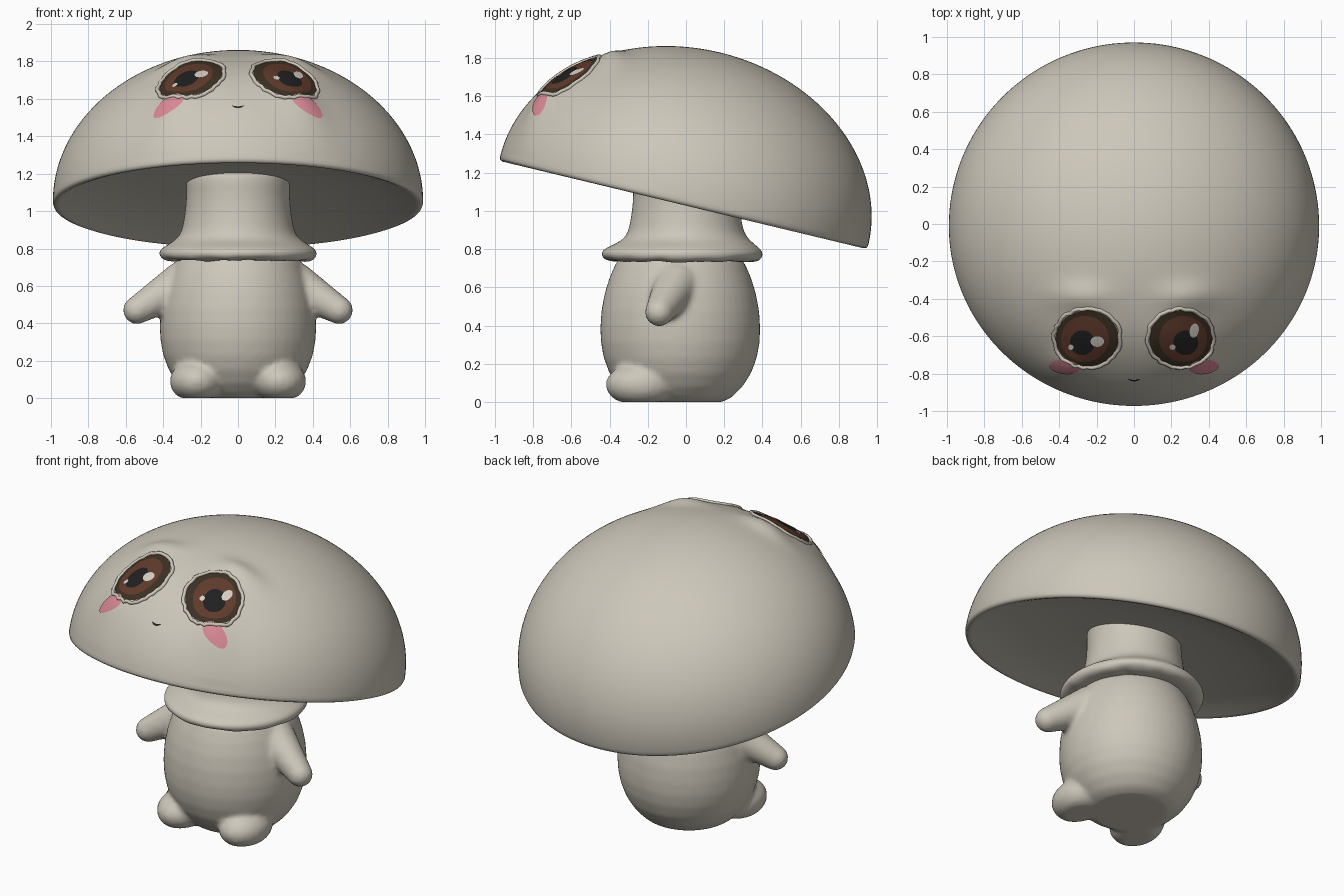
import bpy, bmesh, random
from math import sin, cos, pi, sqrt, exp, radians
from mathutils import Matrix, Vector

random.seed(4)
default = bpy.data.objects.get("Cube")
if default:
    bpy.data.objects.remove(default)


def material(name, rgb):
    mat = bpy.data.materials.new(name)
    mat.use_nodes = True
    colour = (*rgb, 1)
    mat.diffuse_color = colour
    mat.node_tree.nodes["Principled BSDF"].inputs["Base Color"].default_value = colour
    return mat


CREAM = material("cream", (.61, .57, .49))
BLUSH = material("blush pink", (.68, .25, .30))
RIM = material("dark brown", (.045, .029, .017))
IRIS = material("iris brown", (.115, .043, .024))
BLACK = material("soft black", (.014, .014, .014))
SHINE = material("eye shine", (.66, .62, .56))


def add_object(name, bm, mat):
    bmesh.ops.recalc_face_normals(bm, faces=bm.faces)
    for face in bm.faces:
        face.smooth = True
    mesh = bpy.data.meshes.new(name)
    bm.to_mesh(mesh)
    bm.free()
    mesh.materials.append(mat)
    obj = bpy.data.objects.new(name, mesh)
    bpy.context.collection.objects.link(obj)
    return obj


def lathe(bm, profile, segments, place=Matrix()):
    """Spin (radius, height) points about the vertical axis, then place them."""
    rings = []
    for r, z in profile:
        if r == 0:
            rings.append([bm.verts.new(place @ Vector((0, 0, z)))] * segments)
        else:
            rings.append([bm.verts.new(place @ Vector((r * cos(2 * pi * i / segments),
                                                       r * sin(2 * pi * i / segments), z)))
                          for i in range(segments)])
    for a, b in zip(rings, rings[1:]):
        for i in range(segments):
            j = (i + 1) % segments
            corners = list(dict.fromkeys((a[i], a[j], b[j], b[i])))
            bm.faces.new(corners)


def capsule(r0, r1, length):
    """Profile of a round-ended, tapering rod."""
    arc = [pi / 2 * i / 8 for i in range(1, 9)]
    return ([(0, -r0)] + [(r0 * sin(a), -r0 * cos(a)) for a in arc]
            + [(r1 * sin(a), length + r1 * cos(a)) for a in reversed(arc)] + [(0, length + r1)])


# Tilted ellipsoid that carries the cap and the face
WIDE, HIGH = .99, .80
PLACE = Matrix.Translation((0, -.01, 1.05)) @ Matrix.Rotation(radians(-13.5), 4, 'X')
UNIT = (PLACE @ Matrix.Diagonal((WIDE, WIDE, HIGH, 1))).inverted()


def bulge(x, y):
    """Raised brows, eyeballs and cheeks, the same on both sides."""
    def bump(cx, cy, sx, sy, h):
        return h * exp(-((abs(x) - cx) / sx) ** 2 - ((y - cy) / sy) ** 2)
    return (bump(.29, -.39, .15, .075, .035) + bump(.25, -.61, .18, .16, .022)
            + bump(.36, -.77, .12, .09, .04))


def on_cap(x, y, lift):
    o = UNIT @ Vector((x, y, 3))
    d = UNIT.to_3x3() @ Vector((0, 0, -1))
    a, b, c = d.dot(d), o.dot(d), o.dot(o) - 1
    z = 3 - (-b - sqrt(max(b * b - a * c, 0))) / a
    normal = (UNIT.to_3x3().transposed() @ (UNIT @ Vector((x, y, z)))).normalized()
    return Vector((x, y, z + bulge(x, y))) + normal * lift


# Cap: dome above, shallow hollow below
bm = bmesh.new()
steps = 70
dome = [(WIDE * sin(pi / 2 * i / steps), HIGH * cos(pi / 2 * i / steps)) for i in range(1, steps + 1)]
under = [(.985, -.014), (.97, -.02), (.95, -.014), (.9, .005), (.75, .045),
         (.55, .075), (.35, .09), (0, .095)]
lathe(bm, [(0, HIGH)] + dome + under, 160)
for v in bm.verts:
    is_top = v.co.z > .05 and (v.co.x ** 2 + v.co.y ** 2) / WIDE ** 2 + (v.co.z / HIGH) ** 2 > .98
    v.co = PLACE @ v.co
    if is_top:
        v.co.z += bulge(v.co.x, v.co.y)
add_object("cap", bm, CREAM)

# Neck with flared collar
bm = bmesh.new()
lathe(bm, [(0, 1.24), (.26, 1.24), (.28, 1.17), (.275, 1.1), (.28, 1.02), (.29, .95), (.305, .88),
           (.34, .84), (.405, .805), (.425, .78), (.415, .745), (.36, .73), (.3, .745), (0, .745)], 48)
for v in bm.verts:
    if v.co.z < .82:
        v.co.y -= .02
        if v.co.z < .75:
            v.co.z += random.uniform(-.008, .008)
neck = add_object("neck_and_collar", bm, CREAM)
rounding = neck.modifiers.new("round", 'SUBSURF')
rounding.levels = rounding.render_levels = 2

# Body, arms and feet blended into one soft form
bm = bmesh.new()
lathe(bm, [(0, .8), (.28, .8), (.34, .72), (.37, .65), (.395, .57), (.412, .48), (.418, .39),
           (.415, .31), (.40, .23), (.37, .15), (.325, .08), (.27, .025), (.22, 0), (0, 0)],
      48, Matrix.Translation((0, -.03, 0)))
for side in (-1, 1):
    shoulder, hand = Vector((side * .30, -.05, .61)), Vector((side * .54, -.14, .47))
    reach = hand - shoulder
    aim = reach.to_track_quat('Z', 'Y').to_matrix().to_4x4()
    lathe(bm, capsule(.12, .075, reach.length), 32, Matrix.Translation(shoulder) @ aim)
    foot = Matrix.Translation((side * .22, -.235, .09)) @ Matrix.Diagonal((.145, .185, .115, 1))
    lathe(bm, capsule(1, 1, .01), 32, foot)
for v in bm.verts:
    v.co.z = max(v.co.z, 0)
body = add_object("body_arms_and_feet", bm, CREAM)
remesh = body.modifiers.new("blend", 'REMESH')
remesh.mode, remesh.voxel_size, remesh.use_smooth_shade = 'VOXEL', .016, True
soften = body.modifiers.new("soften", 'SMOOTH')
soften.factor, soften.iterations = .5, 6


def patch(name, x, y, rx, ry, mat, lift, turn=0, bend=0):
    """Thin oval laid over the cap, given by its plan position."""
    bm = bmesh.new()
    lathe(bm, [(0, 0)] + [(i / 8, 0) for i in range(1, 9)], 40)
    for v in bm.verts:
        u, w = v.co.x * rx, v.co.y * ry + bend * v.co.x ** 2
        v.co = on_cap(x + u * cos(turn) - w * sin(turn), y + u * sin(turn) + w * cos(turn), lift)
    obj = add_object(name, bm, mat)
    if obj.data.polygons[0].normal.z < 0:
        obj.data.flip_normals()


# Face: layered eyes, eyelids, cheeks and mouth
for side, label in ((-1, "right"), (1, "left")):
    x = side * .25
    patch(label + "_eye_rim", x, -.61, .168, .148, RIM, .003)
    patch(label + "_iris", x + side * .012, -.612, .128, .122, IRIS, .0045)
    patch(label + "_pupil", side * .275, -.632, .066, .066, BLACK, .006)
    patch(label + "_cheek", side * .37, -.762, .08, .038, BLUSH, .004, side * .1)

    lid = bpy.data.curves.new(label + "_eyelid", 'CURVE')
    lid.dimensions, lid.bevel_depth, lid.bevel_resolution = '3D', .011, 2
    spline = lid.splines.new('POLY')
    count = 48
    spline.points.add(count - 1)
    for i, point in enumerate(spline.points):
        a, k = 2 * pi * i / count, random.uniform(.98, 1.04)
        point.co = (*on_cap(x + .176 * k * cos(a), -.61 + .155 * k * sin(a), .002), 1)
    spline.use_cyclic_u = True
    lid.materials.append(CREAM)
    bpy.context.collection.objects.link(bpy.data.objects.new(label + "_eyelid", lid))

patch("right_large_shine", -.195, -.625, .036, .028, SHINE, .0075)
patch("right_small_shine", -.335, -.655, .014, .014, SHINE, .0075)
patch("left_large_shine", .32, -.567, .024, .038, SHINE, .0075, -.2)
patch("left_small_shine", .205, -.655, .016, .014, SHINE, .0075)
patch("mouth", 0, -.835, .032, .004, BLACK, .003, 0, .008)
